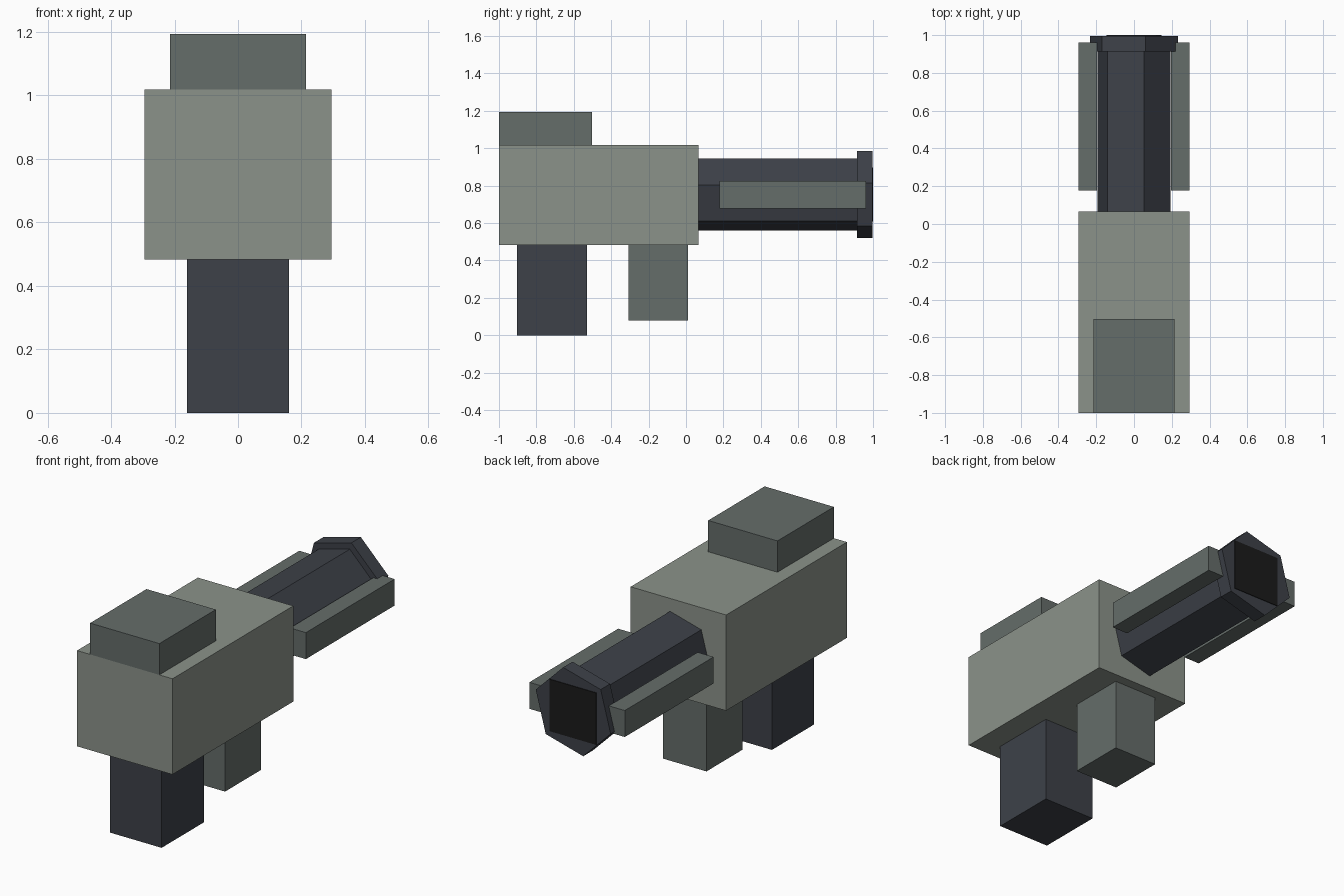
import bpy
import math
from mathutils import Vector

cube = bpy.data.objects.get("Cube")
if cube:
    bpy.data.objects.remove(cube, do_unlink=True)


def make_material(name, rgb):
    mat = bpy.data.materials.new(name)
    mat.use_nodes = True
    mat.diffuse_color = (*rgb, 1)
    mat.node_tree.nodes["Principled BSDF"].inputs["Base Color"].default_value = (*rgb, 1)
    return mat


light_grey = make_material("light grey green", (0.26, 0.29, 0.255))
mid_grey = make_material("mid grey green", (0.13, 0.153, 0.144))
dark_slate = make_material("dark slate", (0.047, 0.053, 0.066))
black = make_material("bore black", (0.011, 0.011, 0.011))


def box(name, low, high, mat):
    low, high = Vector(low), Vector(high)
    bpy.ops.mesh.primitive_cube_add(size=1, location=(low + high) / 2)
    obj = bpy.context.object
    obj.name = name
    for vert in obj.data.vertices:
        vert.co *= high - low
    obj.data.materials.append(mat)
    return obj


AXIS_Z = 0.753


def hex_tube(name, radius, y0, y1, mat):
    # six-sided prism along y, with corners at 15 degrees plus steps of 60
    bpy.ops.mesh.primitive_cylinder_add(vertices=6, radius=radius, depth=y1 - y0,
                                        location=(0, (y0 + y1) / 2, AXIS_Z),
                                        rotation=(math.pi / 2, 0, 0))
    obj = bpy.context.object
    obj.name = name
    for i, vert in enumerate(obj.data.vertices):
        angle = math.radians(15 + 60 * (i // 2))
        vert.co.x = radius * math.cos(angle)
        vert.co.y = radius * math.sin(angle)
    # keep outward normals
    obj.data.update()
    if obj.data.polygons[0].normal.dot(obj.data.polygons[0].center) < 0:
        obj.data.flip_normals()
    obj.data.materials.append(mat)
    return obj


# body and supports
box("body", (-0.295, -1, 0.483), (0.295, 0.067, 1.018), light_grey)
box("top_block", (-0.214, -1, 1.018), (0.214, -0.502, 1.193), mid_grey)
box("rear_grip", (-0.16, -0.903, 0), (0.16, -0.53, 0.483), dark_slate)
box("fore_grip", (-0.135, -0.307, 0.08), (0.135, 0.012, 0.483), mid_grey)

# barrel, muzzle ring and bore plate
hex_tube("barrel", 0.2, 0.06, 0.92, dark_slate)
hex_tube("muzzle_ring", 0.24, 0.913, 0.996, dark_slate)
box("bore_plate", (-0.145, 0.993, AXIS_Z - 0.145), (0.145, 1, AXIS_Z + 0.145), black)

# side rails
for side, label in ((1, "left"), (-1, "right")):
    xs = sorted((0.197 * side, 0.295 * side))
    box(label + "_rail", (xs[0], 0.178, 0.678), (xs[1], 0.962, 0.826), mid_grey)
